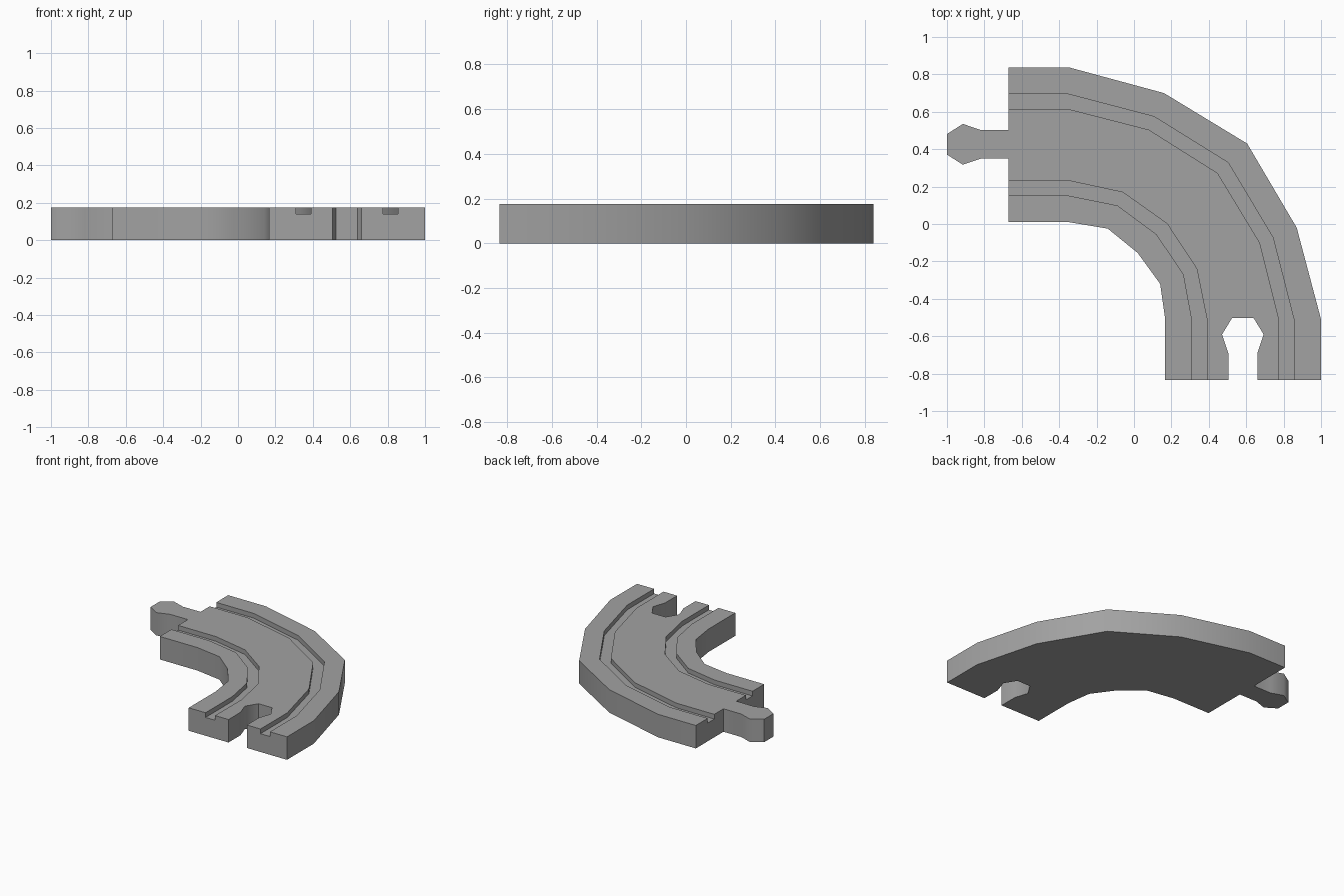
import bpy, bmesh, math

cube = bpy.data.objects.get("Cube")
if cube:
    bpy.data.objects.remove(cube, do_unlink=True)

HEIGHT = 0.176
GROOVE_FLOOR = 0.14

grey = bpy.data.materials.new("plain_grey")
grey.use_nodes = True
GREY = (0.36, 0.36, 0.36, 1)
grey.diffuse_color = GREY
grey.node_tree.nodes["Principled BSDF"].inputs["Base Color"].default_value = GREY


def make_object(name, bm):
    bmesh.ops.recalc_face_normals(bm, faces=bm.faces)
    mesh = bpy.data.meshes.new(name)
    bm.to_mesh(mesh)
    bm.free()
    mesh.materials.append(grey)
    obj = bpy.data.objects.new(name, mesh)
    bpy.context.collection.objects.link(obj)
    return obj


def prism(name, outline, bottom, top):
    """Extrude a flat outline upwards."""
    bm = bmesh.new()
    face = bm.faces.new([bm.verts.new((x, y, bottom)) for x, y in outline])
    new = bmesh.ops.extrude_face_region(bm, geom=[face])["geom"]
    verts = [v for v in new if isinstance(v, bmesh.types.BMVert)]
    bmesh.ops.translate(bm, verts=verts, vec=(0, 0, top - bottom))
    return make_object(name, bm)


def select_only(obj):
    bpy.ops.object.select_all(action='DESELECT')
    obj.select_set(True)
    bpy.context.view_layer.objects.active = obj


def smooth(obj):
    select_only(obj)
    bpy.ops.object.shade_smooth_by_angle(angle=math.radians(54))


# Track bed: a grooved cross-section swept along the outer and inner edges
outer = [(-0.67, 0.838), (-0.35, 0.838), (0.16, 0.70), (0.605, 0.43),
         (0.87, -0.02), (1.0, -0.51), (1.0, -0.835)]
inner = [(-0.67, 0.01), (-0.35, 0.01), (-0.14, -0.025), (0.02, -0.155),
         (0.14, -0.32), (0.167, -0.51), (0.167, -0.835)]
section = [(0, 0), (0, HEIGHT)]
for a, b in ((0.174, 0.27), (0.732, 0.829)):
    section += [(a, HEIGHT), (a, GROOVE_FLOOR), (b, GROOVE_FLOOR), (b, HEIGHT)]
section += [(1, HEIGHT), (1, 0)]

bm = bmesh.new()
rings = []
for (ox, oy), (ix, iy) in zip(outer, inner):
    rings.append([bm.verts.new((ox + (ix - ox) * t, oy + (iy - oy) * t, z))
                  for t, z in section])
for r, s in zip(rings, rings[1:]):
    for i in range(len(section)):
        j = (i + 1) % len(section)
        bm.faces.new((r[i], r[j], s[j], s[i]))
bm.faces.new(rings[0])
bm.faces.new(rings[-1])
track = make_object("track_bed", bm)

# Socket cut into the front end
half = [(0.078, -0.90), (0.078, -0.69), (0.111, -0.59), (0.057, -0.502)]
outline = [(0.582 + x, y) for x, y in half]
outline += [(0.582 - x, y) for x, y in reversed(half)]
cutter = prism("socket_cutter", outline, -0.1, HEIGHT + 0.1)
cutter.hide_render = True
cut = track.modifiers.new("socket", 'BOOLEAN')
cut.operation = 'DIFFERENCE'
cut.solver = 'EXACT'
cut.object = cutter
select_only(track)
bpy.ops.object.modifier_apply(modifier=cut.name)
bpy.data.objects.remove(cutter, do_unlink=True)
smooth(track)

# Connector peg on the left-hand end
half = [(-0.67, 0.077), (-0.82, 0.077), (-0.915, 0.109), (-1.0, 0.055)]
outline = [(x, 0.426 + y) for x, y in half]
outline += [(x, 0.426 - y) for x, y in reversed(half)]
smooth(prism("connector_peg", outline, 0, HEIGHT))
